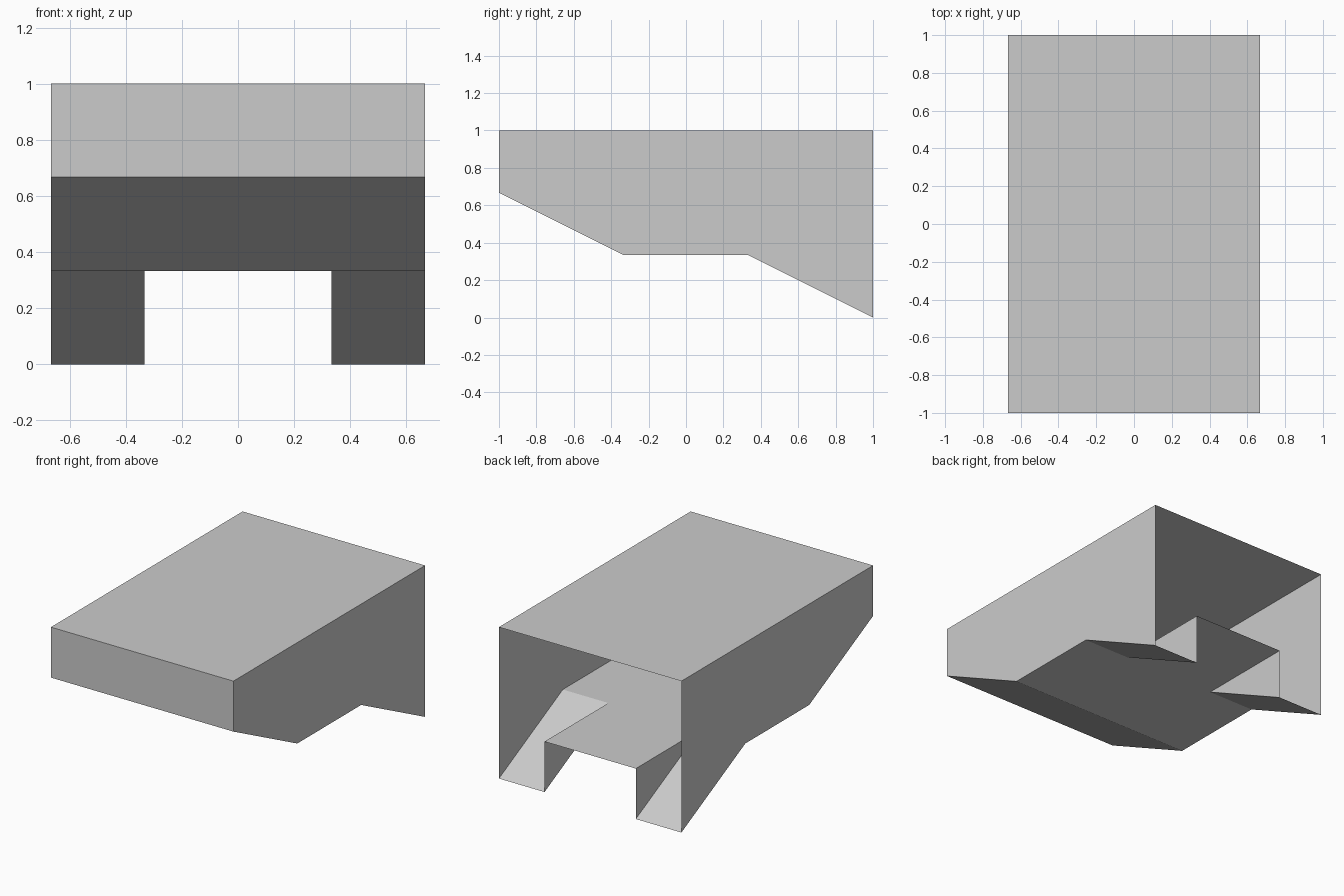
import bpy

if "Cube" in bpy.data.objects:
    bpy.data.objects.remove(bpy.data.objects["Cube"])

T = 1 / 3      # basic module
W = 2 * T      # half width

grey = bpy.data.materials.new("light_grey")
grey.diffuse_color = (0.6, 0.6, 0.6, 1)
grey.use_nodes = True
grey.node_tree.nodes["Principled BSDF"].inputs["Base Color"].default_value = grey.diffuse_color


def sheet(name, faces):
    """Open surface made of separate faces, welded where corners match."""
    verts, index, polys = [], {}, []
    for face in faces:
        poly = []
        for p in face:
            key = tuple(round(c, 4) for c in p)
            if key not in index:
                index[key] = len(verts)
                verts.append(p)
            poly.append(index[key])
        polys.append(poly)
    mesh = bpy.data.meshes.new(name)
    mesh.from_pydata(verts, [], polys)
    mesh.materials.append(grey)
    ob = bpy.data.objects.new(name, mesh)
    bpy.context.collection.objects.link(ob)
    return ob


def band(path, x0, x1):
    """Sweep a (y, z) path across from x0 to x1."""
    return [[(x0, *a), (x0, *b), (x1, *b), (x1, *a)]
            for a, b in zip(path, path[1:])]


def side(points, x, flip):
    face = [(x, y, z) for y, z in points]
    return face[::-1] if flip else face


# Side outline from back top, round the front, to the back bottom tip
outline = [(1, 1), (-1, 1), (-1, W), (-T, T), (T, T), (1, 0)]

# Roof, front and underside, left open at the back
sheet("body_shell", band(outline[:5], -W, W))

# Middle floor running out to the open back
sheet("rear_floor", band([(T, T), (1, T)], -T, T))

# Side walls, sloping rear legs and the legs' inner walls
leg_wall = [(T, T), (1, 0), (1, T)]
for s, label in ((1, "right"), (-1, "left")):
    sheet(label + "_side_wall", [side(outline, s * W, s < 0)])
    x0, x1 = sorted((s * T, s * W))
    sheet(label + "_rear_leg",
          band([(T, T), (1, 0)], x0, x1) + [side(leg_wall, s * T, s > 0)])
